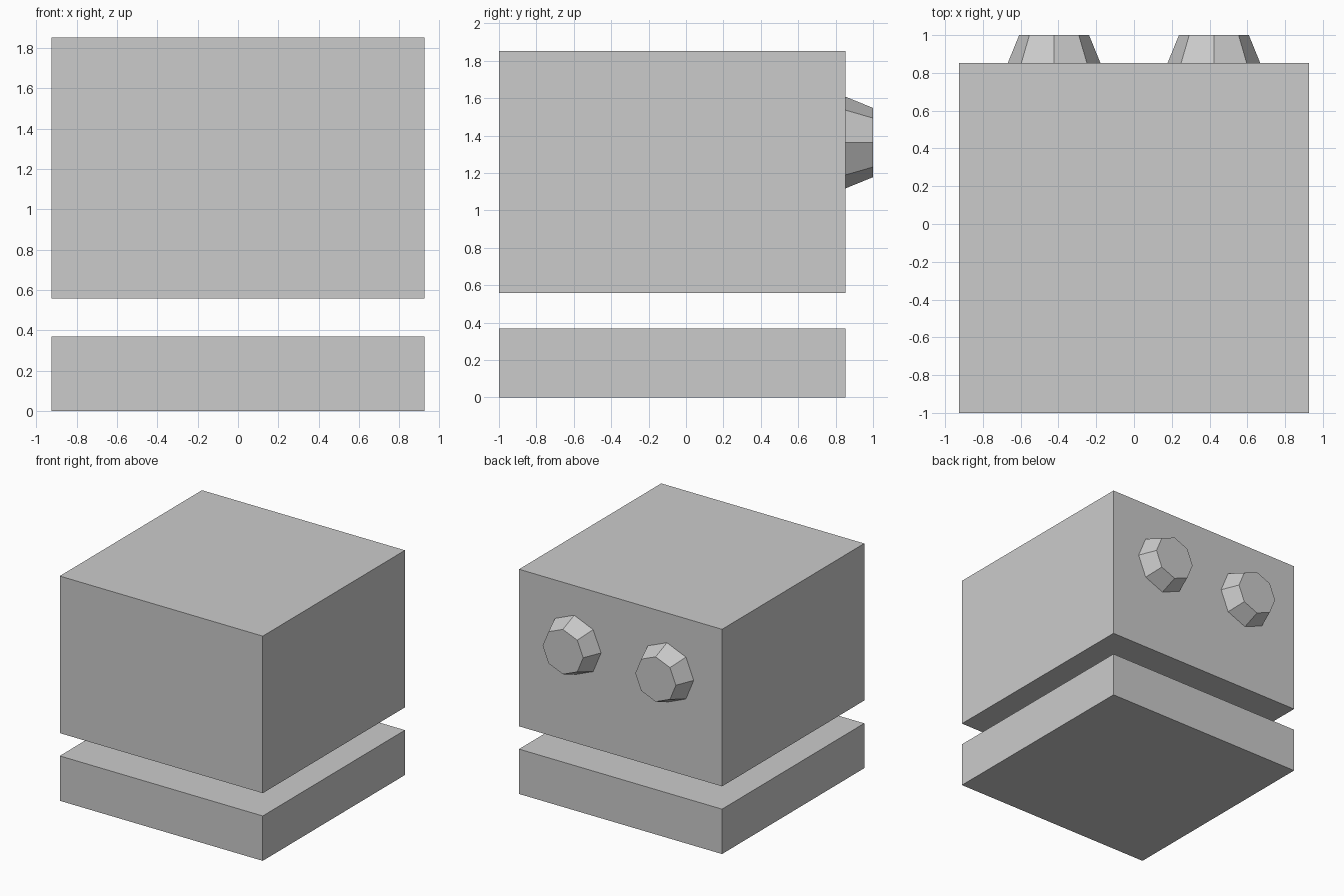
import bpy
from math import radians

if "Cube" in bpy.data.objects:
    bpy.data.objects.remove(bpy.data.objects["Cube"])

WIDTH = 1.852
FRONT, BACK = -1.0, 0.853


def slab(name, z0, z1):
    bpy.ops.mesh.primitive_cube_add(size=1, location=(0, (FRONT + BACK) / 2, (z0 + z1) / 2))
    ob = bpy.context.object
    ob.name = name
    ob.scale = (WIDTH, BACK - FRONT, z1 - z0)
    bpy.ops.object.transform_apply(location=False, rotation=False, scale=True)


def stud(name, x):
    # Eight-sided tapered stud pointing out of the back wall
    bpy.ops.mesh.primitive_cone_add(
        vertices=8, radius1=0.245, radius2=0.185, depth=1.0 - BACK,
        location=(x, (BACK + 1.0) / 2, 1.363), rotation=(radians(-90), 0, 0))
    bpy.context.object.name = name


# Lower plate and upper block, separated by an open gap
slab("lower_plate", 0.0, 0.37)
slab("upper_block", 0.558, 1.853)

# Pair of studs on the back
for side, x in (("left", -0.423), ("right", 0.423)):
    stud(side + "_stud", x)
